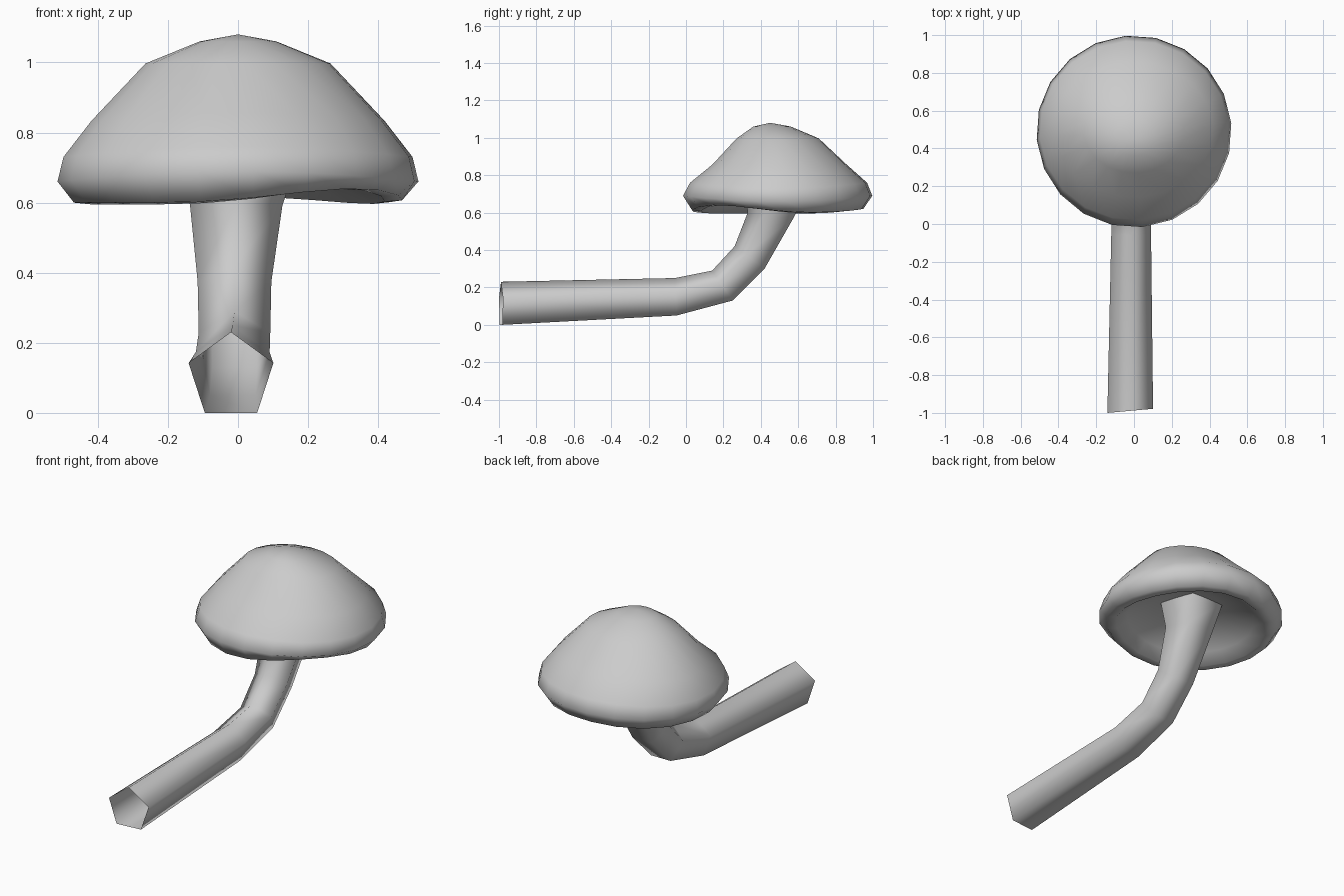
import bpy, bmesh
from math import cos, sin, radians, tau
from mathutils import Vector

cube = bpy.data.objects.get("Cube")
if cube:
    bpy.data.objects.remove(cube, do_unlink=True)

grey = bpy.data.materials.new("plain grey")
grey.use_nodes = True
grey.diffuse_color = (0.6, 0.6, 0.6, 1)
grey.node_tree.nodes["Principled BSDF"].inputs["Base Color"].default_value = (0.6, 0.6, 0.6, 1)


def loft(name, rings, tips=(None, None)):
    """Skin a list of point rings; a tip closes the first or last ring with a fan."""
    bm = bmesh.new()
    loops = [[bm.verts.new(p) for p in ring] for ring in rings]
    n = len(loops[0])
    for a, b in zip(loops, loops[1:]):
        for i in range(n):
            j = (i + 1) % n
            bm.faces.new((a[i], b[i], b[j], a[j]))
    first, last = tips
    if first:
        tip = bm.verts.new(first)
        for i in range(n):
            bm.faces.new((tip, loops[0][i], loops[0][(i + 1) % n]))
    if last:
        tip = bm.verts.new(last)
        for i in range(n):
            bm.faces.new((loops[-1][i], tip, loops[-1][(i + 1) % n]))
    for f in bm.faces:
        f.smooth = True
    mesh = bpy.data.meshes.new(name)
    bm.to_mesh(mesh)
    bm.free()
    mesh.materials.append(grey)
    obj = bpy.data.objects.new(name, mesh)
    bpy.context.collection.objects.link(obj)
    return obj


# Cap: slightly oval, wavy rings from the crown over the rim to the hollow underside
def cap_ring(rx, ry, y, z, saddle=0.0, lift=0.0):
    ring = []
    for i in range(20):
        a = tau * i / 20 + radians(5)
        bump = max(0, cos(a + radians(45))) ** 4
        back = max(0, sin(a)) ** 4
        dz = -saddle * cos(2 * a) + lift * (bump + 0.5 * back)
        ring.append((rx * cos(a), y + ry * sin(a), z + dz))
    return ring


cap_rings = [
    cap_ring(0.11, 0.10, 0.46, 1.06),
    cap_ring(0.265, 0.22, 0.49, 0.997),
    cap_ring(0.42, 0.36, 0.50, 0.845, 0.012),
    cap_ring(0.50, 0.475, 0.495, 0.745, 0.015),
    cap_ring(0.517, 0.508, 0.49, 0.675, 0.015),
    cap_ring(0.47, 0.46, 0.49, 0.60, 0, 0.04),
    cap_ring(0.42, 0.41, 0.49, 0.595, 0, 0.045),
    cap_ring(0.36, 0.35, 0.49, 0.65, 0, 0.03),
    cap_ring(0.20, 0.20, 0.48, 0.725),
]
loft("mushroom_cap", cap_rings, ((0, 0.45, 1.08), (0, 0.48, 0.74)))


# Stem: open five-sided tube, each ring set by its ridge point and opposite flat side
def stem_ring(x, ridge, flat):
    top, low = Vector((x, *ridge)), Vector((x, *flat))
    r = (top - low).length / (1 + cos(tau / 10))
    up = (top - low).normalized()
    centre = top - up * r
    side = Vector((1, 0, 0))
    return [centre + r * (up * cos(tau * i / 5) + side * sin(tau * i / 5)) for i in range(5)]


stem_rings = [
    stem_ring(-0.02, (-0.99, 0.23), (-0.99, 0.0)),
    stem_ring(-0.015, (-0.06, 0.25), (-0.05, 0.05)),
    stem_ring(-0.01, (0.14, 0.29), (0.25, 0.13)),
    stem_ring(-0.01, (0.26, 0.42), (0.42, 0.30)),
    stem_ring(-0.005, (0.33, 0.60), (0.58, 0.58)),
    stem_ring(0.0, (0.31, 0.735), (0.64, 0.735)),
]
# Skew the open end a little
for p in stem_rings[0]:
    p.y += 0.09 * (p.x + 0.03)
loft("mushroom_stem", stem_rings)
